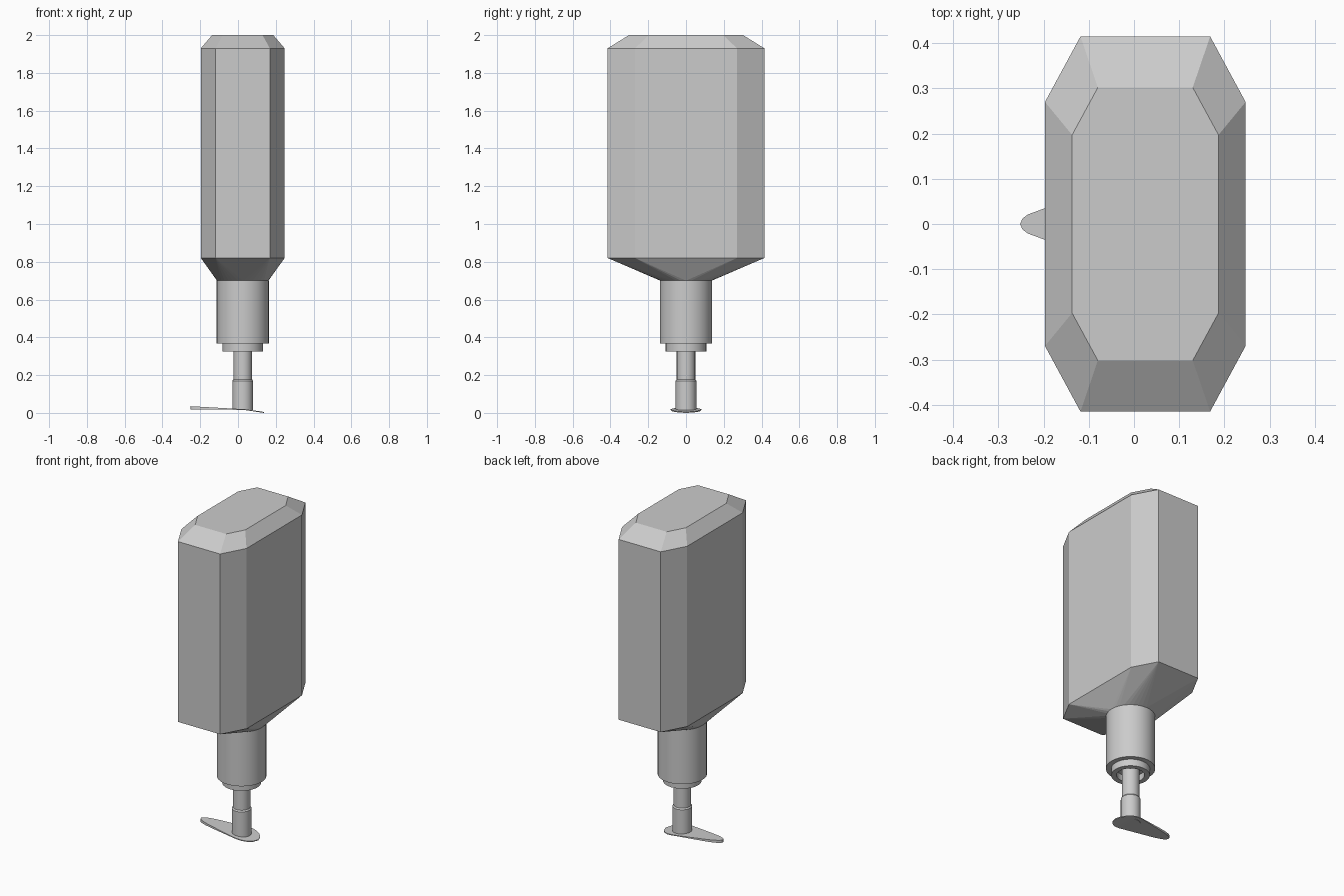
import bpy, bmesh
from math import sin, cos, pi, radians

if "Cube" in bpy.data.objects:
    bpy.data.objects.remove(bpy.data.objects["Cube"])

CX = 0.025   # bottle axis


def finish(name, bm, smooth=False):
    bmesh.ops.recalc_face_normals(bm, faces=bm.faces)
    me = bpy.data.meshes.new(name)
    bm.to_mesh(me)
    bm.free()
    ob = bpy.data.objects.new(name, me)
    bpy.context.collection.objects.link(ob)
    if smooth:
        bpy.ops.object.select_all(action='DESELECT')
        ob.select_set(True)
        bpy.context.view_layer.objects.active = ob
        bpy.ops.object.shade_smooth_by_angle(angle=radians(30))
    return ob


def octagon(hx, hy, ix, iy, z):
    q = [(hx, -iy), (hx, iy), (ix, hy), (-ix, hy)]
    return [(CX + x, y, z) for x, y in q + [(-x, -y) for x, y in q]]


def circle(r, z, n=32):
    return [(CX + r * cos(2 * pi * i / n), r * sin(2 * pi * i / n), z) for i in range(n)]


def lathe(name, profile, n=32):
    bm = bmesh.new()
    rings = [[bm.verts.new(p) for p in circle(r, z, n)] for r, z in profile]
    for a, b in zip(rings, rings[1:]):
        for i in range(n):
            j = (i + 1) % n
            bm.faces.new((a[i], a[j], b[j], b[i]))
    bm.faces.new(rings[0])
    bm.faces.new(rings[-1])
    return finish(name, bm, True)


# Faceted bottle: chamfered base on top, straight walls, shoulder down to a round neck
bm = bmesh.new()
pts = (octagon(0.162, 0.302, 0.105, 0.197, 2.0)
       + octagon(0.222, 0.415, 0.1435, 0.27, 1.93)
       + octagon(0.222, 0.415, 0.1435, 0.27, 0.82)
       + circle(0.136, 0.70))
verts = [bm.verts.new(p) for p in pts]
bmesh.ops.convex_hull(bm, input=verts)
bmesh.ops.dissolve_limit(bm, angle_limit=radians(0.5), verts=bm.verts, edges=bm.edges)
finish("bottle", bm)

# Screw collar with stepped, recessed lower lip
lathe("collar", [(0.138, 0.702), (0.138, 0.367), (0.108, 0.367), (0.108, 0.325),
                 (0.078, 0.325), (0.078, 0.365)])

# Pump stem, thicker at the nozzle end
lathe("pump_stem", [(0.049, 0.366), (0.049, 0.178), (0.055, 0.170), (0.055, 0.014)], 24)

# Teardrop press plate, sloping and thickest at the spout tip
outline = [(-0.252, 0), (-0.247, 0.012), (-0.235, 0.021), (-0.197, 0.035), (-0.15, 0.046),
           (-0.1, 0.056), (-0.05, 0.066), (0, 0.076), (0.04, 0.081), (0.075, 0.075),
           (0.105, 0.059), (0.127, 0.034), (0.138, 0)]
ring = outline + [(x, -y) for x, y in outline[-2:0:-1]]


def top_z(x):
    return 0.038 - (x + 0.252) * 0.055 - max(0, x - 0.04) * 0.09


def bottom_z(x):
    return top_z(x) - (0.005 + 0.012 * max(0, min(1, -x / 0.25)))


bm = bmesh.new()
top = [bm.verts.new((x, y, top_z(x))) for x, y in ring]
bot = [bm.verts.new((x, y, bottom_z(x))) for x, y in ring]
n, last = len(ring), len(outline) - 1
for i in range(n):
    j = (i + 1) % n
    bm.faces.new((top[i], top[j], bot[j], bot[i]))
for side in (top, bot):
    bm.faces.new((side[0], side[1], side[-1]))
    for i in range(1, last - 1):
        bm.faces.new((side[i], side[i + 1], side[n - i - 1], side[n - i]))
    bm.faces.new((side[last - 1], side[last], side[last + 1]))
zmin = min(v.co.z for v in bm.verts)
for v in bm.verts:
    v.co.z -= zmin
finish("press_plate", bm, True)
